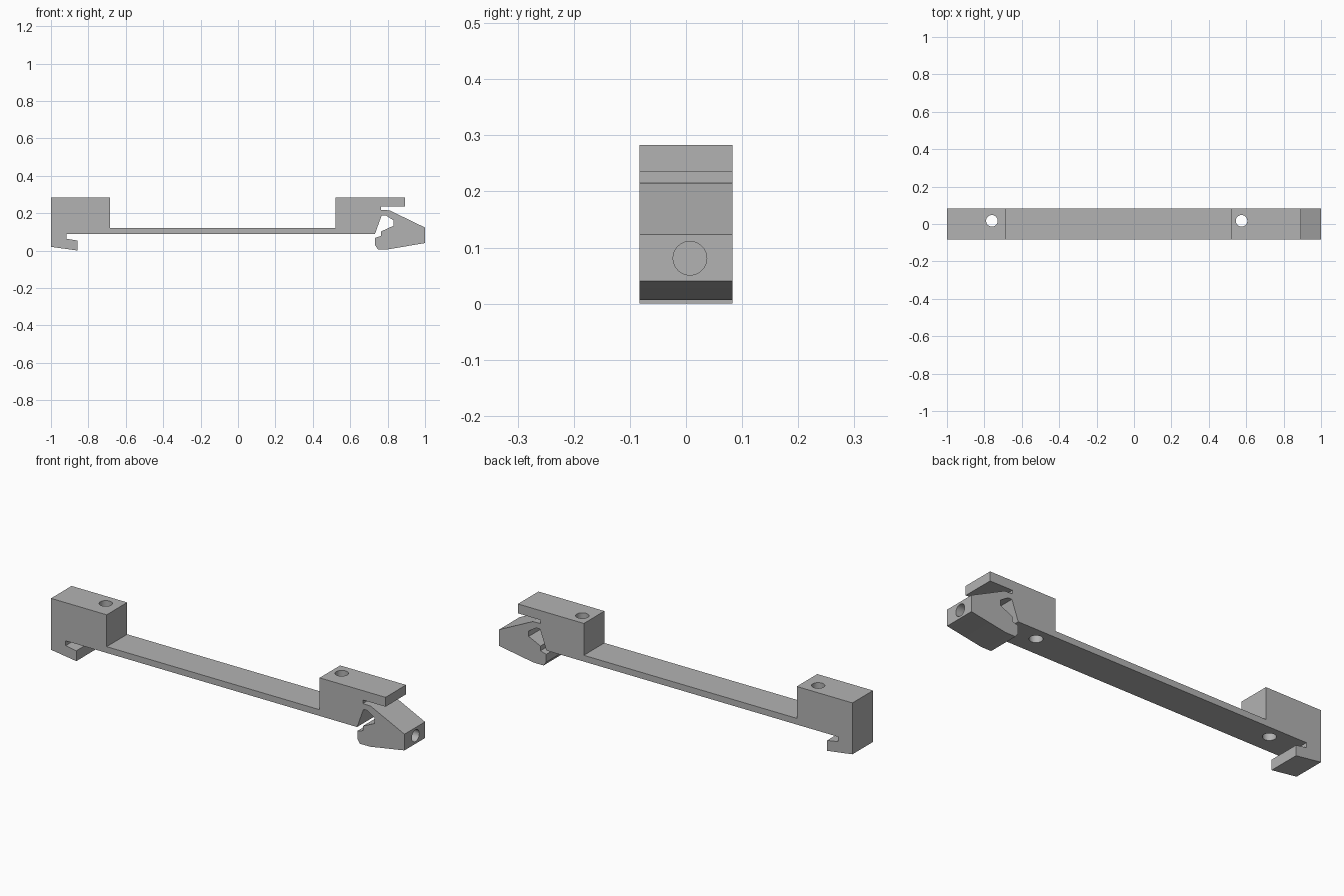
import bpy, bmesh
from math import radians
from mathutils import Vector

cube = bpy.data.objects.get("Cube")
if cube:
    bpy.data.objects.remove(cube, do_unlink=True)

HALF = 0.083   # half the depth of the extrusion
TOP = 0.285

grey = bpy.data.materials.new("plain grey")
grey.use_nodes = True
grey.diffuse_color = (0.45, 0.45, 0.45, 1)
grey.node_tree.nodes["Principled BSDF"].inputs["Base Color"].default_value = (0.45, 0.45, 0.45, 1)


def extrude_profile(name, points):
    """Extrude an x-z outline along y into a closed solid."""
    bm = bmesh.new()
    face = bm.faces.new([bm.verts.new((x, -HALF, z)) for x, z in points])
    new = bmesh.ops.extrude_face_region(bm, geom=[face])["geom"]
    bmesh.ops.translate(bm, vec=(0, 2 * HALF, 0),
                        verts=[v for v in new if isinstance(v, bmesh.types.BMVert)])
    bmesh.ops.recalc_face_normals(bm, faces=bm.faces)
    mesh = bpy.data.meshes.new(name)
    bm.to_mesh(mesh)
    bm.free()
    mesh.materials.append(grey)
    obj = bpy.data.objects.new(name, mesh)
    bpy.context.collection.objects.link(obj)
    return obj


def drill(obj, start, end, radius):
    """Cut a round hole between two points."""
    a, b = Vector(start), Vector(end)
    bpy.ops.mesh.primitive_cylinder_add(
        vertices=40, radius=radius, depth=(b - a).length, location=(a + b) / 2,
        rotation=(b - a).to_track_quat('Z', 'Y').to_euler())
    cutter = bpy.context.object
    cutter.name = "hole_cutter"
    cutter.hide_render = True
    cutter.data.materials.append(grey)
    mod = obj.modifiers.new("hole", 'BOOLEAN')
    mod.operation, mod.solver, mod.object = 'DIFFERENCE', 'EXACT', cutter
    bpy.context.view_layer.objects.active = obj
    bpy.ops.object.modifier_apply(modifier=mod.name)
    bpy.data.objects.remove(cutter, do_unlink=True)


# Outline of the rail, clockwise from the top left
blocks_and_bar = [(-1, TOP), (-0.685, TOP), (-0.685, 0.122), (0.52, 0.122),
                  (0.52, TOP), (0.893, TOP)]
overhang_slot = [(0.893, 0.237), (0.765, 0.237), (0.765, 0.219), (0.81, 0.217)]
spring_clip = [(1, 0.125), (1, 0.042), (0.805, 0.009), (0.748, 0.009),
               (0.733, 0.03), (0.733, 0.07), (0.765, 0.08), (0.765, 0.104)]
clip_gap = [(0.832, 0.135), (0.832, 0.163), (0.79, 0.19), (0.768, 0.19), (0.732, 0.09)]
fixed_hook = [(-0.917, 0.09), (-0.917, 0.065), (-0.857, 0.055), (-0.857, 0.002), (-1, 0.022)]

rail = extrude_profile("mounting_rail",
                       blocks_and_bar + overhang_slot + spring_clip + clip_gap + fixed_hook)

# Screw holes through both blocks, and a blind hole in the clip end
for x in (-0.76, 0.575):
    drill(rail, (x, 0.017, 0.03), (x, 0.017, 0.4), 0.031)
drill(rail, (0.87, 0.007, 0.083), (1.1, 0.007, 0.083), 0.03)

# Put the lowest point on the ground
low = min(v.co.z for v in rail.data.vertices)
for v in rail.data.vertices:
    v.co.z -= low

bpy.ops.object.select_all(action='DESELECT')
rail.select_set(True)
bpy.context.view_layer.objects.active = rail
bpy.ops.object.shade_smooth_by_angle(angle=radians(20))
